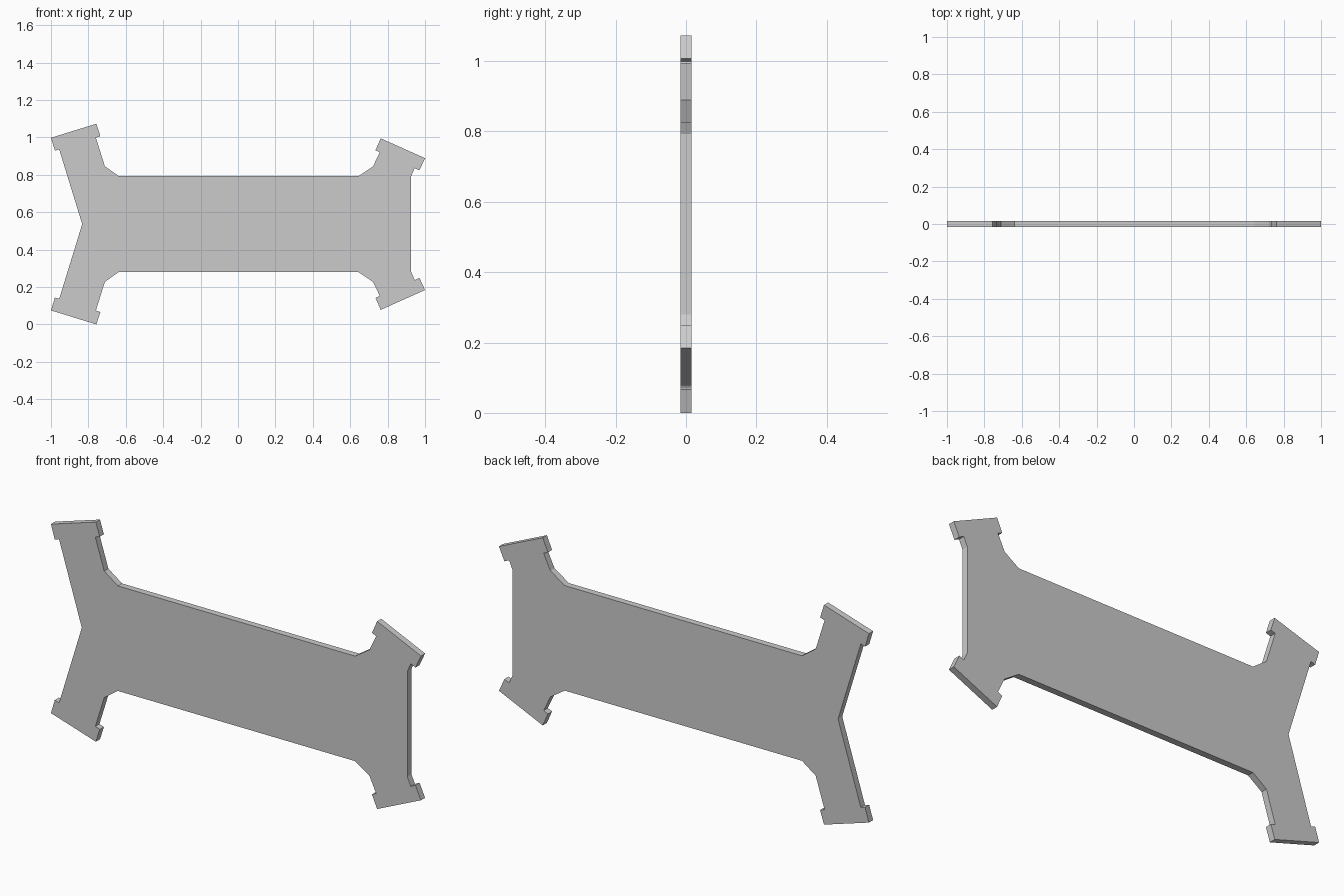
import bpy, bmesh

if "Cube" in bpy.data.objects:
    bpy.data.objects.remove(bpy.data.objects["Cube"])

MID_Z = 0.5385      # height of the mirror line
HALF_T = 0.016      # half the plate thickness

# Upper outline, left to right, as (x, z)
upper = [
    (-0.833, MID_Z),                                    # notch in left end
    (-0.956, 0.938), (-0.979, 0.931), (-1.0, 1.0),      # upper left foot
    (-0.757, 1.075), (-0.736, 1.009), (-0.760, 1.001),
    (-0.712, 0.848), (-0.638, 0.795),                   # left shoulder
    (0.644, 0.795), (0.722, 0.847),                     # right shoulder
    (0.758, 0.923), (0.735, 0.933), (0.763, 0.997),     # upper right foot
    (1.0, 0.891), (0.970, 0.826), (0.945, 0.838),
    (0.926, 0.795),                                     # straight right end
]
# Mirror to the lower half, skipping the notch point on the mirror line
lower = [(x, 2 * MID_Z - z) for x, z in reversed(upper[1:])]

# Flat plate: one outline face, extruded through its thickness
bm = bmesh.new()
face = bm.faces.new([bm.verts.new((x, -HALF_T, z)) for x, z in upper + lower])
ext = bmesh.ops.extrude_face_region(bm, geom=[face])
verts = [g for g in ext["geom"] if isinstance(g, bmesh.types.BMVert)]
bmesh.ops.translate(bm, verts=verts, vec=(0, 2 * HALF_T, 0))
bmesh.ops.recalc_face_normals(bm, faces=bm.faces)
bmesh.ops.translate(bm, verts=bm.verts, vec=(0, 0, -min(v.co.z for v in bm.verts)))

mesh = bpy.data.meshes.new("footed_plate")
bm.to_mesh(mesh)
bm.free()
bpy.context.collection.objects.link(bpy.data.objects.new("footed_plate", mesh))
